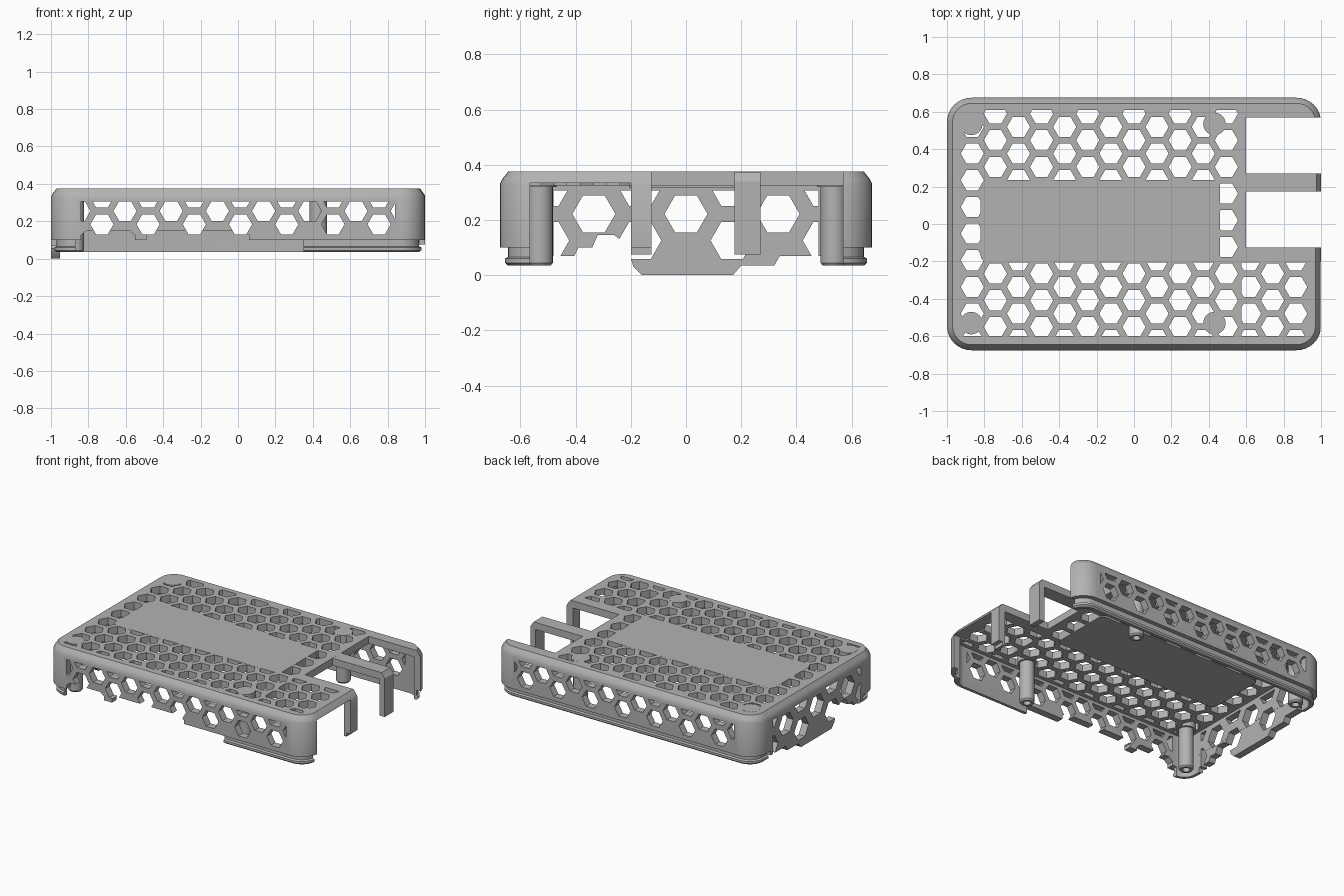
import bpy, bmesh, math
from mathutils import Vector

if "Cube" in bpy.data.objects:
    bpy.data.objects.remove(bpy.data.objects["Cube"])

grey = bpy.data.materials.new("grey plastic")
grey.diffuse_color = (0.45, 0.45, 0.45, 1)
grey.use_nodes = True
grey.node_tree.nodes["Principled BSDF"].inputs["Base Color"].default_value = grey.diffuse_color


def new_object(name, bm):
    bmesh.ops.recalc_face_normals(bm, faces=bm.faces)
    me = bpy.data.meshes.new(name)
    bm.to_mesh(me)
    bm.free()
    me.materials.append(grey)
    ob = bpy.data.objects.new(name, me)
    bpy.context.collection.objects.link(ob)
    return ob


def rounded(x0, x1, y0, y1, r, n=8):
    pts = []
    corners = [(x1 - r, y1 - r), (x0 + r, y1 - r), (x0 + r, y0 + r), (x1 - r, y0 + r)]
    for q, (cx, cy) in enumerate(corners):
        for i in range(n + 1):
            a = math.pi / 2 * (q + i / n)
            pts.append((cx + r * math.cos(a), cy + r * math.sin(a)))
    return pts


def loft(name, rings):
    """Closed solid through stacked rings of equal length."""
    bm = bmesh.new()
    vs = [[bm.verts.new(p) for p in ring] for ring in rings]
    n = len(vs[0])
    bm.faces.new(vs[0])
    bm.faces.new(vs[-1])
    for a, b in zip(vs, vs[1:]):
        for i in range(n):
            bm.faces.new((a[i], a[(i + 1) % n], b[(i + 1) % n], b[i]))
    return new_object(name, bm)


def prisms(name, polys, axis, lo, hi):
    """Extrude 2D polygons along an axis, all in one object."""
    place = {"x": lambda p, t: (t, p[0], p[1]), "y": lambda p, t: (p[0], t, p[1]),
             "z": lambda p, t: (p[0], p[1], t)}[axis]
    bm = bmesh.new()
    for poly in polys:
        a, b = [[bm.verts.new(place(p, t)) for p in poly] for t in (lo, hi)]
        bm.faces.new(a)
        bm.faces.new(b)
        for i in range(len(a)):
            j = (i + 1) % len(a)
            bm.faces.new((a[i], a[j], b[j], b[i]))
    return new_object(name, bm)


def rect(x0, x1, y0, y1):
    return [(x0, y0), (x1, y0), (x1, y1), (x0, y1)]


def box(name, x0, x1, y0, y1, z0, z1):
    return prisms(name, [rect(x0, x1, y0, y1)], "z", z0, z1)


def combine(ob, tool, op="DIFFERENCE"):
    mod = ob.modifiers.new("bool", "BOOLEAN")
    mod.operation, mod.object, mod.solver = op, tool, "EXACT"
    bpy.context.view_layer.update()
    me = bpy.data.meshes.new_from_object(ob.evaluated_get(bpy.context.evaluated_depsgraph_get()))
    ob.modifiers.clear()
    ob.data = me
    bpy.data.objects.remove(tool)


def clip(poly, x0, x1, y0, y1):
    for k, lim, s in ((0, x0, 1), (0, x1, -1), (1, y0, 1), (1, y1, -1)):
        out = []
        for p, q in zip(poly, poly[1:] + poly[:1]):
            dp, dq = (p[k] - lim) * s, (q[k] - lim) * s
            if dp >= 0:
                out.append(p)
            if dp * dq < 0:
                t = dp / (dp - dq)
                out.append((p[0] + t * (q[0] - p[0]), p[1] + t * (q[1] - p[1])))
        poly = out
        if not poly:
            break
    return poly


def honeycomb(area, origin, step, radius, low=-9):
    """Flat-topped hexagons clipped to a rectangle; slivers are dropped."""
    x0, x1, y0, y1 = area
    pitch, out = step / math.sin(math.pi / 3), []
    for i in range(-20, 21):
        for j in range(-20, 21):
            cx, cy = origin[0] + i * step, origin[1] + (j + (i % 2) / 2) * pitch
            if cy < low:
                continue
            hexa = [(cx + radius * math.cos(k * math.pi / 3), cy + radius * math.sin(k * math.pi / 3))
                    for k in range(6)]
            hexa = clip(hexa, x0, x1, y0, y1)
            if len(hexa) > 2:
                spans = [max(p[k] for p in hexa) - min(p[k] for p in hexa) for k in (0, 1)]
                if min(spans) > 0.012:
                    out.append(hexa)
    return out


# Shell: chamfered lid with a stepped lip below, hollowed from underneath
Y = 0.675
profile = [(0.03, 0.035), (0.018, 0.045), (0.018, 0.06), (0.03, 0.066), (0.03, 0.1),
           (0, 0.1), (0, 0.33), (0.01, 0.35), (0.03, 0.375)]
case = loft("case_shell", [[(x, y, z) for x, y in rounded(-1 + d, 1 - d, -Y + d, Y - d, 0.13 - d)]
                           for d, z in profile])
combine(case, prisms("cavity", [rounded(-0.95, 0.95, -0.625, 0.625, 0.08)], "z", -0.1, 0.325))

# Left wall: lip replaced by a stepped skirt
combine(case, box("left_cut", -1.1, -0.9, -0.5, 0.5, -0.1, 0.16))
skirt = [(-0.505, 0.07), (-0.405, 0.07), (-0.39, 0.1), (-0.34, 0.1), (-0.32, 0.145), (-0.26, 0.145),
         (-0.22, 0.115), (-0.19, 0.03), (-0.16, 0), (0.17, 0), (0.2, 0.035), (0.32, 0.035),
         (0.34, 0.07), (0.505, 0.07), (0.505, 0.17), (-0.505, 0.17)]
combine(case, prisms("skirt", [skirt], "x", -0.9995, -0.951), "UNION")

# Front wall: lip gap and two port arches
combine(case, box("front_gap", -0.87, 0.35, -0.8, -0.6, -0.1, 0.1005))
arches = [[(a, 0), (b, 0), (b, 0.125), (b - 0.03, 0.15), (a + 0.03, 0.15), (a, 0.125)]
          for a, b in ((-0.84, -0.55), (-0.49, 0.06))]
combine(case, prisms("arches", arches, "y", -0.8, -0.6))

# Right side: connector bays and port opening
combine(case, box("bay", 0.6, 1.1, -0.125, 0.57, -0.1, 0.5))
combine(case, box("port", 0.9, 1.1, -0.565, -0.2, -0.1, 0.335))
combine(case, box("leg_trim", 0.9, 1.1, -0.21, -0.1, -0.1, 0.075))

# Vent hexagons in the top, front, back and left
S, R = 0.1235, 0.062
top = honeycomb((-0.935, 0.565, -0.6, 0.61), (0, 0.02), S, R)
top_right = honeycomb((0.575, 0.935, -0.6, -0.205), (0, 0.02), S, R)
combine(case, prisms("top_vents", top, "z", 0.2, 0.5))
combine(case, prisms("corner_vents", top_right, "z", 0.2, 0.5))
side = honeycomb((-0.84, 0.84, 0.13, 0.305), (-0.11, 0.255), S, R, 0.12)
for lo, hi in ((-0.8, -0.61), (0.61, 0.8)):
    combine(case, prisms("side_vents", side, "y", lo, hi))
left = honeycomb((-0.48, 0.48, 0.05, 0.307), (0, 0.222), 0.167, 0.078, 0.1)
combine(case, prisms("left_vents", left, "x", -1.1, -0.93))

# Solid panel filling the middle of the top
prisms("top_panel", [rounded(-0.82, 0.46, -0.205, 0.235, 0.04)], "z", 0.318, 0.3755)

# Divider between the bays: strip across the top with a leg at the end
divider = [(0.59, 0.325), (0.96, 0.325), (0.96, 0.075), (0.999, 0.075), (0.999, 0.34),
           (0.975, 0.3745), (0.59, 0.3745)]
prisms("bay_divider", [divider], "y", 0.175, 0.27)

# Screw posts with pads that close the vents above them
for sx, x in (("left", -0.87), ("right", 0.43)):
    for sy, y in (("front", -0.53), ("back", 0.535)):
        circ = lambda r: [(x + r * math.cos(k * math.pi / 16), y + r * math.sin(k * math.pi / 16))
                          for k in range(32)]
        post = loft(f"{sx}_{sy}_post", [[(px, py, z) for px, py in circ(r)] for r, z in
                    ((0.024, 0.2), (0.024, 0.035), (0.04, 0.035), (0.047, 0.045), (0.047, 0.32),
                     (0.06, 0.32), (0.06, 0.3755))])

for ob in bpy.context.scene.objects:
    ob.select_set(True)
    bpy.context.view_layer.objects.active = ob
bpy.ops.object.shade_smooth_by_angle(angle=math.radians(30))
